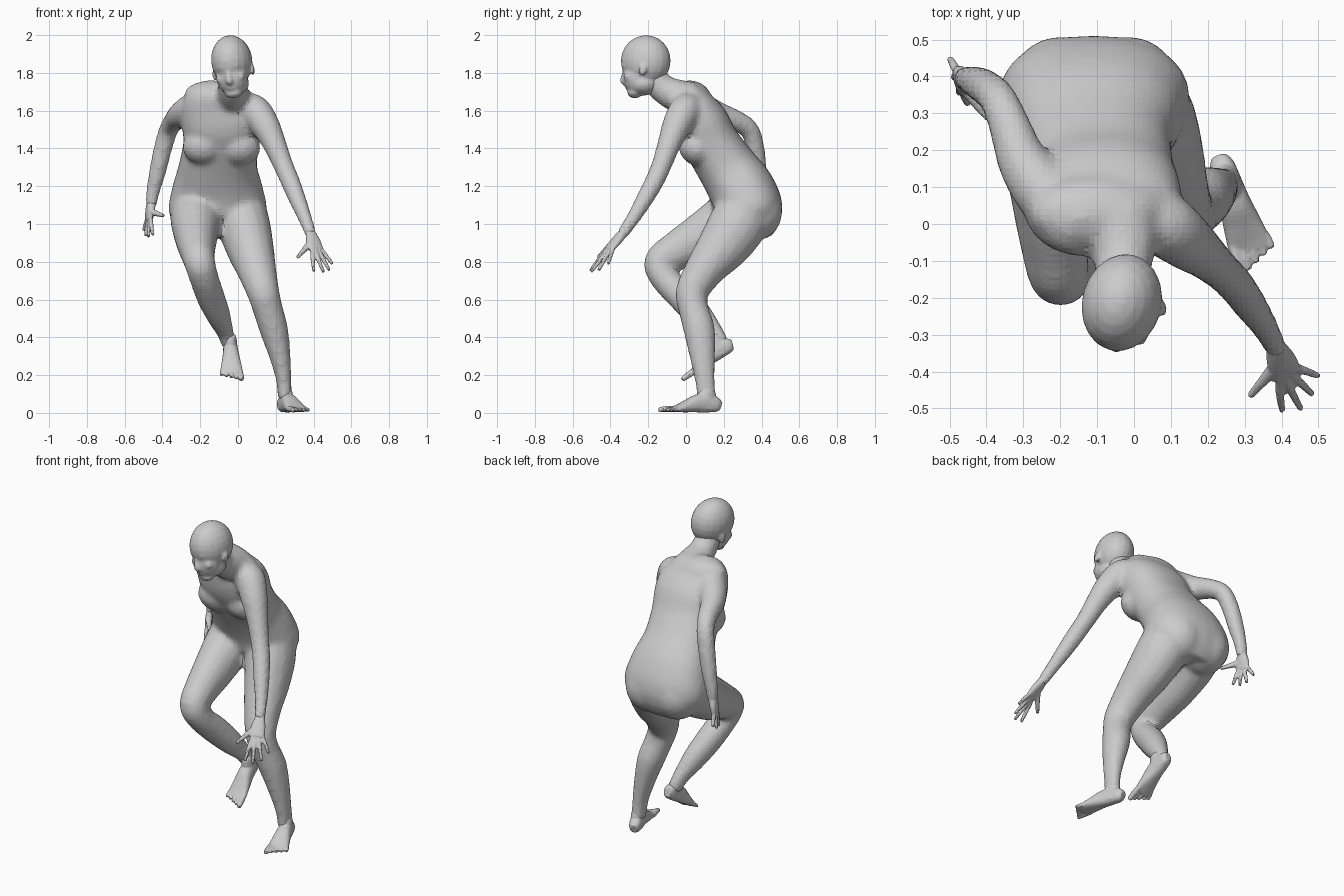
import bpy, bmesh, math
from mathutils import Vector, Matrix, Euler

cube = bpy.data.objects.get("Cube")
if cube:
    bpy.data.objects.remove(cube, do_unlink=True)

grey = bpy.data.materials.new("clay grey")
grey.use_nodes = True
tone = (0.6, 0.6, 0.6, 1)
grey.diffuse_color = tone
grey.node_tree.nodes["Principled BSDF"].inputs["Base Color"].default_value = tone
X = Vector((1, 0, 0))


def spline(rows, steps=4):
    """Smooth interpolation of centre and radii through the given sections."""
    out, last = [], len(rows) - 1
    for i in range(last):
        p, a, b, n = (rows[max(0, min(last, i + k))] for k in (-1, 0, 1, 2))
        for s in range(steps):
            t = s / steps
            out.append([q + t / 2 * (v - o + t * (2 * o - 5 * q + 4 * v - w + t * (3 * q - o - 3 * v + w)))
                        for o, q, v, w in zip(p, a, b, n)])
    return out + [list(rows[-1])]


def loft(bm, rows, across=X, sides=16, power=2.0):
    """Closed tube through rows of (x, y, z, half width, half depth)."""
    rows = [tuple(r) if len(r) == 5 else (*r, r[3]) for r in rows]
    rows = spline(rows)
    pts = [Vector(r[:3]) for r in rows]
    rings = []
    for i, r in enumerate(rows):
        along = (pts[min(i + 1, len(pts) - 1)] - pts[max(i - 1, 0)]).normalized()
        wide = (across - along * across.dot(along)).normalized()
        deep = along.cross(wide)
        ring = []
        for k in range(sides):
            a = math.tau * k / sides
            c, s = math.cos(a), math.sin(a)
            u = math.copysign(abs(c) ** (2 / power), c) * r[3]
            v = math.copysign(abs(s) ** (2 / power), s) * r[4]
            ring.append(bm.verts.new(pts[i] + wide * u + deep * v))
        rings.append(ring)
    for lo, hi in zip(rings, rings[1:]):
        for k in range(sides):
            j = (k + 1) % sides
            bm.faces.new((lo[k], lo[j], hi[j], hi[k]))
    bm.faces.new(rings[0][::-1])
    bm.faces.new(rings[-1])


def ball(bm, centre, radii, turn=(0, 0, 0)):
    m = Matrix.LocRotScale(Vector(centre), Euler([math.radians(d) for d in turn]), Vector(radii))
    bmesh.ops.create_uvsphere(bm, u_segments=20, v_segments=12, radius=1, matrix=m)


def fuse(name, bm, voxel, rounds, place=None):
    """Blend the overlapping masses into one faceted skin."""
    if place:
        bm.transform(place)
    bmesh.ops.recalc_face_normals(bm, faces=bm.faces)
    mesh = bpy.data.meshes.new(name)
    bm.to_mesh(mesh)
    bm.free()
    mesh.materials.append(grey)
    obj = bpy.data.objects.new(name, mesh)
    bpy.context.collection.objects.link(obj)
    remesh = obj.modifiers.new("skin", "REMESH")
    remesh.mode, remesh.voxel_size = "VOXEL", voxel
    smooth = obj.modifiers.new("soften", "SMOOTH")
    smooth.factor, smooth.iterations = 0.5, rounds


# Body: torso from pelvis to collar
body = bmesh.new()
loft(body, [(-.10, .325, .95, .18, .125), (-.107, .335, 1.06, .258, .178), (-.108, .295, 1.18, .242, .176),
            (-.105, .217, 1.30, .208, .158), (-.09, .135, 1.425, .2, .148), (-.085, .075, 1.54, .214, .147),
            (-.083, .02, 1.645, .20, .11), (-.06, -.015, 1.70, .12, .08)], sides=28, power=2.3)
# Shoulder girdle
ball(body, (-.09, .03, 1.655), (.2, .11, .1), (-20, 10, 0))
# Neck
loft(body, [(-.045, .02, 1.66, .12, .095), (-.03, -.05, 1.68, .095, .088), (-.03, -.115, 1.712, .078),
            (-.032, -.165, 1.765, .073), (-.032, -.18, 1.82, .068)])
# Breasts and buttocks
for x, z in ((-.183, 1.41), (.008, 1.405)):
    ball(body, (x, .055, z), (.112, .092, .1), (35, 0, 0))
for x in (-.2, -.015):
    ball(body, (x, .36, 1.06), (.142, .15, .15))
# Standing left leg
loft(body, [(.0, .33, 1.12, .135, .14), (.03, .275, 1.0, .14, .155), (.062, .195, .88, .128, .138),
            (.098, .1, .76, .106, .106), (.133, .032, .64, .087, .088), (.158, .04, .55, .08, .08),
            (.19, .07, .44, .076, .084), (.222, .087, .3, .057, .069), (.243, .1, .17, .041, .054),
            (.247, .11, .07, .039, .053)])
# Raised right leg
loft(body, [(-.21, .33, 1.1, .135, .14), (-.222, .235, 1.03, .138, .145), (-.222, .09, .935, .116, .13),
            (-.215, -.045, .86, .096, .106), (-.203, -.138, .797, .083, .087), (-.18, -.115, .715, .078, .076),
            (-.145, -.02, .615, .075, .08), (-.105, .067, .52, .065, .073), (-.067, .148, .425, .045, .052),
            (-.047, .185, .355, .039, .048)])
# Left arm reaching forward
loft(body, [(.02, .02, 1.61, .085), (.085, -.005, 1.6, .088), (.145, -.05, 1.52, .078), (.195, -.09, 1.42, .063),
            (.24, -.13, 1.31, .054), (.275, -.165, 1.23, .052), (.315, -.22, 1.13, .047),
            (.355, -.28, 1.03, .038), (.39, -.345, .935, .031)])
# Right arm swung back
loft(body, [(-.18, .04, 1.62, .085), (-.24, .085, 1.61, .085), (-.3, .165, 1.58, .07), (-.335, .26, 1.548, .058),
            (-.367, .335, 1.5, .052), (-.395, .365, 1.41, .05), (-.425, .383, 1.28, .046),
            (-.45, .393, 1.17, .037), (-.462, .394, 1.09, .031)])
fuse("body", body, .016, 7)

# Head, shaped facing forward and then turned
head = bmesh.new()
ball(head, (0, 0, 0), (.108, .134, .136))
ball(head, (0, -.042, -.085), (.084, .076, .1))
ball(head, (0, -.012, -.125), (.078, .085, .06))
ball(head, (0, -.055, -.172), (.048, .038, .028))
ball(head, (0, -.104, -.032), (.062, .022, .018))
ball(head, (0, -.088, -.143), (.03, .02, .016))
loft(head, [(0, -.11, -.035, .012), (0, -.117, -.08, .014), (0, -.118, -.108, .019), (0, -.1, -.12, .016)])
for side in (-1, 1):
    ball(head, (side * .05, -.076, -.09), (.03, .028, .03))
    ball(head, (side * .036, -.096, -.06), (.018, .011, .009))
    ball(head, (side * .104, .012, -.06), (.01, .022, .035), (-15, 0, side * 20))
turn = Euler((0, math.radians(-8), math.radians(-14))).to_matrix().to_4x4()
fuse("head", head, .009, 4, Matrix.Translation((-.033, -.213, 1.864)) @ turn)


def hand(name, wrist, knuckle, across, tips, thumb):
    """Flat palm, four fingers spread along the across direction, and a thumb."""
    bm = bmesh.new()
    wrist, knuckle, across = Vector(wrist), Vector(knuckle), Vector(across).normalized()
    mid = wrist.lerp(knuckle, .5)
    loft(bm, [(*wrist.lerp(knuckle, -.3), .022, .02), (*wrist, .028, .023),
              (*mid, .041, .022), (*knuckle, .044, .016)], across, power=2.4)
    for i, tip in enumerate(tips):
        base = knuckle + across * (i - 1.5) * .021
        tip = Vector(tip)
        loft(bm, [(*base.lerp(mid, .3), .0125), (*base.lerp(tip, .45), .012), (*tip, .009)], across, 8)
    thumb = Vector(thumb)
    root = mid - across * .02
    loft(bm, [(*root, .02), (*root.lerp(thumb, .5), .015), (*thumb, .01)], across, 8)
    fuse(name, bm, .006, 2)


hand("left_hand", (.385, -.335, .95), (.413, -.408, .865), (.7, .65, .25),
     [(.402, -.507, .75), (.453, -.502, .745), (.484, -.462, .755), (.5, -.412, .788)], (.314, -.467, .822))
hand("right_hand", (-.46, .395, 1.11), (-.472, .385, 1.025), (-.25, .95, .1),
     [(-.45, .325, .94), (-.475, .355, .93), (-.49, .4, .935), (-.5, .45, .965)], (-.394, .285, 1.043))


def foot(name, inner, place):
    """Foot with its heel at the origin, pointing along -y; inner is the big toe side."""
    bm = bmesh.new()
    loft(bm, [(0, -.002, .033, .022, .026), (0, -.025, .04, .034, .04), (0, -.07, .05, .038, .05),
              (0, -.13, .048, .043, .048), (0, -.19, .033, .052, .033), (0, -.24, .021, .058, .02),
              (inner * .004, -.265, .016, .055, .014)], power=2.4)
    # Ankle tapering up inside the shin
    loft(bm, [(0, -.085, .02, .036, .065), (0, -.077, .07, .036, .055), (0, -.074, .105, .033, .045),
              (0, -.073, .135, .024, .03)])
    for i in range(5):
        x, size = inner * (.046 - .0245 * i), .017 if i == 0 else .0125
        reach = -.33 + .012 * i
        loft(bm, [(x * .9, -.235, .02, size), (x, reach + .03, .017, size), (x * 1.08, reach, .013, size * .75)],
             sides=8)
    fuse(name, bm, .006, 2, place)


def posed(at, pitch, yaw):
    return Matrix.Translation(at) @ Euler((math.radians(pitch), 0, math.radians(yaw))).to_matrix().to_4x4()


foot("left_foot", -1, posed((.23, .183, .002), 0, 19))
foot("right_foot", 1, posed((-.045, .266, .334), 31, 3))
